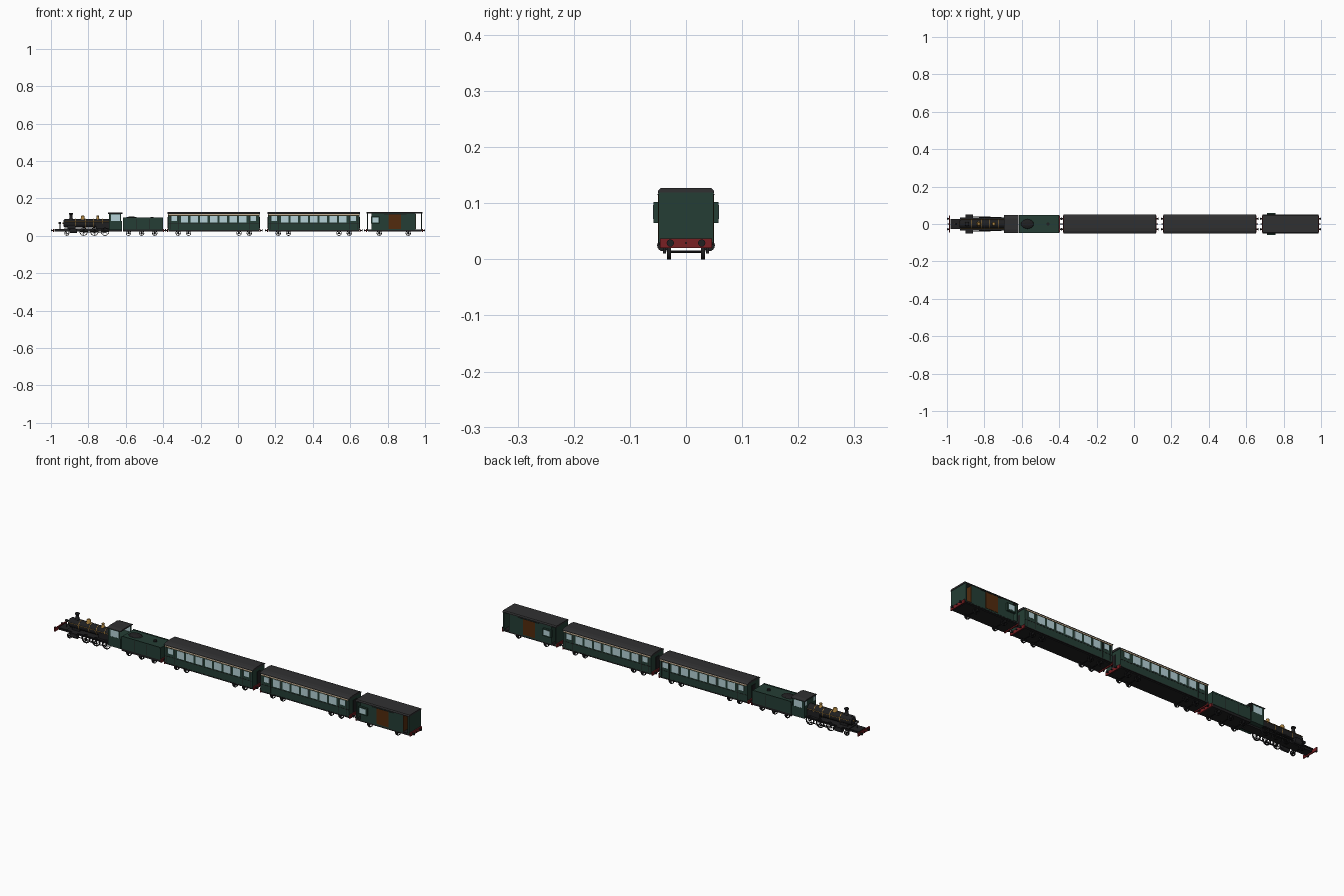
import bpy, bmesh, math
from mathutils import Matrix, Vector

if "Cube" in bpy.data.objects:
    bpy.data.objects.remove(bpy.data.objects["Cube"])


def material(name, r, g, b):
    m = bpy.data.materials.new(name)
    m.use_nodes = True
    m.diffuse_color = (r, g, b, 1)
    m.node_tree.nodes["Principled BSDF"].inputs["Base Color"].default_value = (r, g, b, 1)
    return m


GREEN = material("dark green", .018, .048, .035)
BLACK = material("soft black", .014, .014, .015)
ROOF = material("roof grey", .03, .03, .031)
RED = material("buffer red", .19, .014, .017)
BRASS = material("brass", .42, .23, .05)
GLASS = material("pale glass", .46, .64, .68)
WOOD = material("door brown", .085, .024, .004)
CREAM = material("cream", .58, .47, .33)


def finish(name, bm, mat, smooth=False):
    bmesh.ops.recalc_face_normals(bm, faces=bm.faces)
    me = bpy.data.meshes.new(name)
    bm.to_mesh(me)
    bm.free()
    ob = bpy.data.objects.new(name, me)
    bpy.context.collection.objects.link(ob)
    me.materials.append(mat)
    if smooth:
        bpy.ops.object.select_all(action='DESELECT')
        ob.select_set(True)
        bpy.context.view_layer.objects.active = ob
        bpy.ops.object.shade_smooth_by_angle(angle=math.radians(40))
    return ob


def add_box(bm, x0, x1, y0, y1, z0, z1):
    mat = Matrix.Translation(((x0 + x1) / 2, (y0 + y1) / 2, (z0 + z1) / 2))
    bmesh.ops.create_cube(bm, size=1, matrix=mat @ Matrix.Diagonal((x1 - x0, y1 - y0, z1 - z0, 1)))


def boxes(name, mat, *items):
    bm = bmesh.new()
    for b in items:
        add_box(bm, *b)
    return finish(name, bm, mat)


def both(x0, x1, y0, y1, z0, z1):
    """The same box on both sides of the train."""
    return [(x0, x1, y0, y1, z0, z1), (x0, x1, -y1, -y0, z0, z1)]


def add_rod(bm, a, b, r, r2=None, segs=16):
    a, b = Vector(a), Vector(b)
    rot = (b - a).to_track_quat('Z', 'Y').to_matrix().to_4x4()
    bmesh.ops.create_cone(bm, cap_ends=True, segments=segs, radius1=r, radius2=r if r2 is None else r2,
                          depth=(b - a).length, matrix=Matrix.Translation((a + b) / 2) @ rot)


def rods(name, mat, *items, segs=16):
    bm = bmesh.new()
    for i in items:
        add_rod(bm, *i, segs=segs)
    return finish(name, bm, mat, True)


def lathe(name, mat, x, profile):
    """Upright turned part from (radius, height) pairs."""
    bm = bmesh.new()
    vs = [bm.verts.new((x + r, 0, z)) for r, z in profile]
    es = [bm.edges.new(p) for p in zip(vs, vs[1:])]
    bmesh.ops.spin(bm, geom=vs + es, cent=(x, 0, 0), axis=(0, 0, 1), angle=math.tau, steps=20)
    bmesh.ops.remove_doubles(bm, verts=bm.verts, dist=.00005)
    return finish(name, bm, mat, True)


def extrude_x(name, mat, x0, x1, half):
    """Prism along x from the +y half of its outline, bottom to top."""
    pts = half + [(-y, z) for y, z in reversed(half)]
    bm = bmesh.new()
    f = bm.faces.new([bm.verts.new((x0, y, z)) for y, z in pts])
    ext = bmesh.ops.extrude_face_region(bm, geom=[f])["geom"]
    bmesh.ops.translate(bm, vec=(x1 - x0, 0, 0), verts=[v for v in ext if isinstance(v, bmesh.types.BMVert)])
    return finish(name, bm, mat)


def wheelset(name, x, r, spokes=8):
    """Axle with two open spoked wheels."""
    bm = bmesh.new()
    add_rod(bm, (x, -.034, r), (x, .034, r), .002, segs=8)
    for y in (-.03, .03):
        prof = [(r - .0028, -.0035), (r, -.0035), (r, .0035), (r - .0028, .0035)]
        vs = [bm.verts.new((x + a, y + b, r)) for a, b in prof]
        es = [bm.edges.new((vs[i], vs[(i + 1) % 4])) for i in range(4)]
        bmesh.ops.spin(bm, geom=vs + es, cent=(x, y, r), axis=(0, 1, 0), angle=math.tau, steps=28)
        add_rod(bm, (x, y - .003, r), (x, y + .003, r), .0035, segs=12)
        for k in range(spokes):
            a = math.tau * k / spokes
            tip = (x + (r - .002) * math.cos(a), y, r + (r - .002) * math.sin(a))
            add_rod(bm, (x, y, r), tip, .0007, segs=5)
    bmesh.ops.remove_doubles(bm, verts=bm.verts, dist=.00001)
    return finish(name, bm, BLACK, True)


def buffers(name, x, d):
    """Red beam at x, with a hook and two buffers pointing along d."""
    boxes(name + "_beam", RED, (min(x, x + d * .005), max(x, x + d * .005), -.046, .046, .02, .037))
    parts = [((x, 0, .029), (x + d * .013, 0, .029), .0018)]
    for y in (-.028, .028):
        parts += [((x, y, .029), (x + d * .014, y, .029), .003),
                  ((x + d * .0125, y, .029), (x + d * .015, y, .029), .0065)]
    rods(name + "_buffers", BLACK, *parts)


def underframe(name, x0, x1, axles, r=.014):
    boxes(name + "_underframe", BLACK, (x0 + .004, x1 - .004, -.044, .044, .022, .034))
    for i, x in enumerate(axles):
        wheelset(f"{name}_wheels_{i + 1}", x, r)
    boxes(name + "_axle_boxes", BLACK, *[b for x in axles for b in both(x - .004, x + .004, .036, .041, .01, .024)])


# Passenger coaches
def coach(name, x0):
    x1, mid = x0 + .49, x0 + .245
    boxes(name + "_body", GREEN, (x0, x1, -.048, .048, .03, .119))
    extrude_x(name + "_roof", ROOF, x0 - .003, x1 + .003, [(.05, .117), (.05, .119), (.04, .1245), (.022, .127)])
    boxes(name + "_cream_band", CREAM, *both(x0 + .003, x1 - .003, .048, .0488, .111, .1165))
    boxes(name + "_brown_line", WOOD, *both(x0 + .003, x1 - .003, .048, .0491, .1095, .111))
    wins = [b for i in range(-3, 4) for b in both(mid + i * .052 - .02, mid + i * .052 + .02, .048, .0492, .07, .107)]
    for s in (-1, 1):
        wins += both(mid + s * .211 - .014, mid + s * .211 + .014, .048, .0492, .08, .106)
    boxes(name + "_windows", GLASS, *wins)
    boxes(name + "_waist_rail", BLACK, *both(x0, x1, .048, .0488, .063, .065))
    lines = [b for s in (-1, 1) for e in (.19, .232)
             for b in both(mid + s * e - .0008, mid + s * e + .0008, .048, .0488, .034, .109)]
    boxes(name + "_door_edges", BLACK, *lines)
    boxes(name + "_footboards", BLACK, *both(x0 + .01, x1 - .01, .042, .049, .026, .03))
    boxes(name + "_gangway_doors", BLACK, (x0 - .002, x0, -.014, .014, .038, .1), (x1, x1 + .002, -.014, .014, .038, .1))
    underframe(name, x0, x1, [mid + s * e for s in (-1, 1) for e in (.135, .19)])
    buffers(name + "_front", x0, -1)
    buffers(name + "_rear", x1, 1)


coach("first_coach", -.375)
coach("second_coach", .16)

# Luggage van with end platforms and side lookouts
boxes("van_body", GREEN, (.715, .95, -.048, .048, .03, .121))
boxes("van_end_panels", GREEN, (.69, .695, -.048, .048, .03, .121), (.978, .984, -.049, .049, .03, .121))
extrude_x("van_roof", ROOF, .688, .986, [(.05, .119), (.05, .122), (.045, .127)])
boxes("van_floor", BLACK, (.69, .984, -.047, .047, .026, .034))
boxes("van_lookouts", GREEN, *both(.71, .757, .046, .058, .065, .102))
boxes("van_lookout_windows", GLASS, *both(.718, .75, .058, .0588, .072, .097))
boxes("van_side_doors", WOOD, *both(.805, .872, .048, .0495, .036, .115))
boxes("van_door_rails", BLACK, *both(.78, .9, .048, .0505, .115, .1165))
boxes("van_end_door", WOOD, (.95, .9515, -.046, .046, .036, .117))
underframe("van", .69, .984, [.755, .91])
buffers("van_front", .69, -1)
buffers("van_rear", .985, 1)

# Tender
boxes("tender_body", GREEN, (-.615, -.4, -.046, .046, .034, .094))
boxes("tender_rim", GREEN, *both(-.615, -.4, .043, .047, .09, .097))
boxes("tender_panel_lines", BLACK, *both(-.545, -.5435, .046, .0468, .036, .09), *both(-.475, -.4735, .046, .0468, .036, .09))
bm = bmesh.new()
bmesh.ops.create_uvsphere(bm, u_segments=10, v_segments=6, radius=1,
                          matrix=Matrix.Translation((-.57, 0, .094)) @ Matrix.Diagonal((.035, .026, .009, 1)))
finish("coal_heap", bm, BLACK)
rods("water_filler", BLACK, ((-.46, 0, .093), (-.46, 0, .101), .009))
underframe("tender", -.62, -.395, [-.585, -.515, -.445])
buffers("tender_rear", -.4, 1)

# Cab
boxes("cab_sides", GREEN, (-.69, -.62, -.046, .046, .03, .08), (-.69, -.685, -.046, .046, .08, .119),
      *both(-.685, -.678, .043, .046, .08, .119), *both(-.632, -.625, .043, .046, .08, .119),
      *both(-.69, -.625, .043, .046, .113, .119))
extrude_x("cab_roof", ROOF, -.695, -.618, [(.049, .117), (.049, .119), (.03, .1235)])
boxes("cab_windows", GLASS, *both(-.678, -.632, .0435, .0455, .08, .113), *both(-.691, -.69, .026, .04, .092, .112))

# Locomotive frame and running gear
boxes("loco_frame", BLACK, (-.98, -.62, -.022, .022, .022, .036), (-.93, -.69, -.036, .036, .036, .04),
      (-.98, -.93, -.028, .028, .031, .036))
boxes("firebox", BLACK, (-.76, -.69, -.024, .024, .034, .068))
rods("cylinders", BLACK, *[((-.9, s * .041, .025), (-.862, s * .041, .025), .0105) for s in (-1, 1)])
boxes("steam_chests", BLACK, (-.897, -.865, -.05, .05, .028, .04))
wheelset("leading_wheels", -.915, .013)
for i, x in enumerate((-.825, -.768, -.711)):
    wheelset(f"driving_wheels_{i + 1}", x, .022, 12)
boxes("coupling_rods", BLACK, *both(-.828, -.708, .035, .038, .014, .0175), *both(-.865, -.768, .039, .0415, .022, .0245))
buffers("loco_front", -.985, -1)

# Boiler and its fittings
AXIS = .067
rods("boiler", BLACK, ((-.925, 0, AXIS), (-.688, 0, AXIS), .0235),
     ((-.932, 0, AXIS), (-.925, 0, AXIS), .018, .0225), segs=28)
rods("boiler_bands", BRASS, *[((x, 0, AXIS), (x + .003, 0, AXIS), .0241) for x in (-.872, -.815, -.775, -.728)], segs=28)
rods("handrails", BRASS, *[((-.925, s * .0255, .074), (-.69, s * .0255, .074), .0012) for s in (-1, 1)], segs=8)
rods("smokebox_door_handle", BRASS, ((-.938, 0, AXIS), (-.932, 0, AXIS), .003))
boxes("smokebox_saddle", BLACK, (-.912, -.87, -.018, .018, .034, .055))
lathe("chimney", BLACK, -.893, [(0, .085), (.013, .087), (.0085, .095), (.0075, .112), (.011, .116), (.011, .12), (.008, .122), (0, .122)])
lathe("steam_dome", BRASS, -.83, [(0, .085), (.013, .088), (.0105, .093), (.0105, .101), (.007, .107), (0, .109)])
lathe("safety_valve", BRASS, -.75, [(0, .085), (.011, .088), (.008, .093), (.006, .103), (.0075, .107), (0, .108)])

# Front lamp on its post
rods("lamp_post", BLACK, ((-.952, 0, .034), (-.952, 0, .064), .0018))
rods("lamp", BLACK, ((-.958, 0, .068), (-.946, 0, .068), .006))
rods("lamp_glass", CREAM, ((-.9588, 0, .068), (-.958, 0, .068), .0045))
